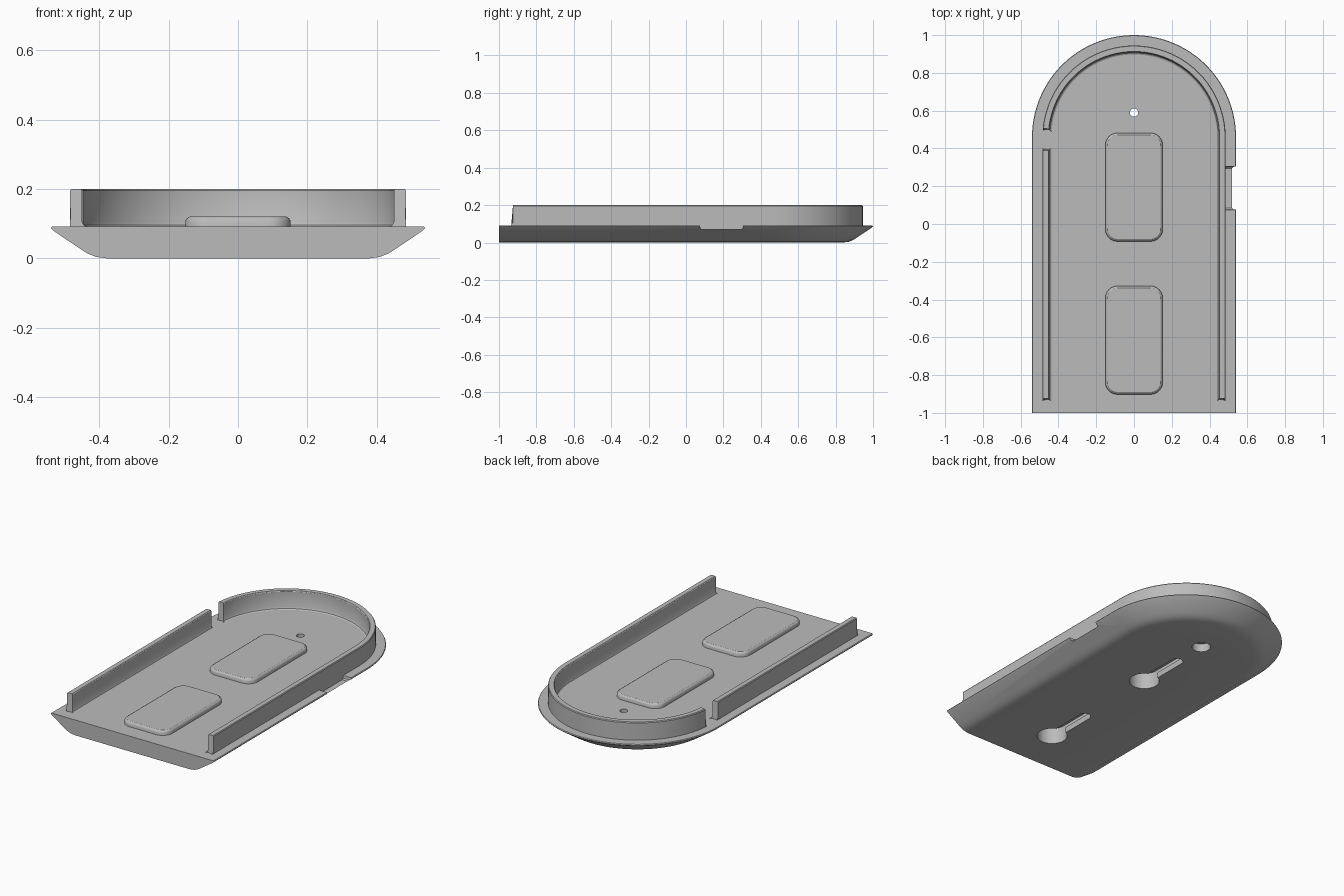
import bpy, bmesh
from math import sin, cos, pi, radians

if "Cube" in bpy.data.objects:
    bpy.data.objects.remove(bpy.data.objects["Cube"])

ARC_Y = 0.46      # centre of the rounded end
FRONT_Y = -1.0
WALL_R = 0.4675   # wall centreline
WALL_FRONT = -0.925

grey = bpy.data.materials.new("light_grey")
grey.use_nodes = True
grey.diffuse_color = (0.5, 0.5, 0.5, 1)
grey.node_tree.nodes["Principled BSDF"].inputs["Base Color"].default_value = (0.5, 0.5, 0.5, 1)


def loft(name, rings):
    """Skin a stack of closed rings and cap both ends."""
    bm = bmesh.new()
    vs = [[bm.verts.new(p) for p in ring] for ring in rings]
    n = len(vs[0])
    for a, b in zip(vs, vs[1:]):
        for i in range(n):
            j = (i + 1) % n
            bm.faces.new((a[i], a[j], b[j], b[i]))
    bm.faces.new(vs[0])
    bm.faces.new(vs[-1])
    bmesh.ops.recalc_face_normals(bm, faces=bm.faces)
    mesh = bpy.data.meshes.new(name)
    bm.to_mesh(mesh)
    bm.free()
    mesh.materials.append(grey)
    ob = bpy.data.objects.new(name, mesh)
    bpy.context.collection.objects.link(ob)
    return ob


def arc(a0, a1, steps):
    return [(a0 + (a1 - a0) * i / steps, ARC_Y) for i in range(steps + 1)]


def at(station, r, z):
    angle, cy = station
    return (r * cos(angle), cy + r * sin(angle), z)


def rounded(cx, cy, hx, hy, r, z, steps=10):
    """Rounded rectangle ring; a circle when hx = hy = r."""
    pts = []
    corners = [(1, 1), (-1, 1), (-1, -1), (1, -1)]
    for k, (sx, sy) in enumerate(corners):
        for i in range(steps + 1):
            a = (k + i / steps) * pi / 2
            p = (cx + sx * (hx - r) + r * cos(a), cy + sy * (hy - r) + r * sin(a), z)
            if all(abs(p[0] - q[0]) + abs(p[1] - q[1]) > 1e-5 for q in pts):
                pts.append(p)
    return pts


def prism(name, cx, cy, hx, hy, r, z0, z1):
    return loft(name, [rounded(cx, cy, hx, hy, r, z) for z in (z0, z1)])


def activate(ob):
    bpy.ops.object.select_all(action='DESELECT')
    ob.select_set(True)
    bpy.context.view_layer.objects.active = ob


def cut(ob, cutters):
    activate(ob)
    for c in cutters:
        mod = ob.modifiers.new("cut", 'BOOLEAN')
        mod.operation = 'DIFFERENCE'
        mod.solver = 'EXACT'
        mod.object = c
        bpy.ops.object.modifier_apply(modifier=mod.name)


# Base plate with a flared, rounded underside
outline = [(0, FRONT_Y)] + arc(0, pi, 64) + [(pi, FRONT_Y)]
section = [(0.38, 0), (0.41, 0.004), (0.435, 0.014), (0.455, 0.027),
           (0.534, 0.08), (0.54, 0.087), (0.537, 0.092)]
plate = loft("base_plate", [[at(s, r, z) for s in outline] for r, z in section])
parts = [plate]

# Upright walls: offset, height and end flare of the cross-section
wall_section = [(-0.030, 0.06, 0.012), (-0.030, 0.092, 0.012), (-0.022, 0.096, 0.004),
                (-0.0175, 0.105, 0), (-0.0175, 0.195, 0), (-0.014, 0.2, 0),
                (0.014, 0.2, 0), (0.0175, 0.195, 0), (0.0175, 0.105, 0),
                (0.0175, 0.092, 0.012), (0.0175, 0.06, 0.012)]


def wall(name, stations):
    rings = []
    for i, s in enumerate(stations):
        end = -1 if i == 0 else 1 if i == len(stations) - 1 else 0
        ring = []
        for off, z, flare in wall_section:
            x, y, z = at(s, WALL_R + off, z)
            ring.append((x - end * flare * sin(s[0]), y + end * flare * cos(s[0]), z))
        rings.append(ring)
    parts.append(loft(name, rings))


wall("curved_wall", [(0, WALL_FRONT)] + arc(0, radians(174.5), 64))
wall("straight_wall", [(pi, 0.39), (pi, WALL_FRONT)])

# Raised pads, with keyhole pockets cut from below
plate_cutters = []
pad_bevel = [(0, 0.085), (0, 0.108), (0.004, 0.115), (0.012, 0.12)]
for name, cy in (("back_pad", 0.195), ("front_pad", -0.615)):
    pad = loft(name, [rounded(0, cy, 0.152 - d, 0.287 - d, 0.065 - d, z)
                      for d, z in pad_bevel])
    entry = prism("keyhole_entry_cutter", 0, cy - 0.105, 0.085, 0.085, 0.085, -0.05, 0.05)
    slot = prism("keyhole_slot_cutter", 0, cy + 0.05, 0.034, 0.165, 0.033, -0.05, 0.05)
    cavity = prism("keyhole_cavity_cutter", 0, cy + 0.025, 0.086, 0.217, 0.0855, 0.035, 0.098)
    cut(pad, [cavity])
    plate_cutters += [entry, slot, cavity]
    parts.append(pad)

# Screw hole with a counterbore underneath
plate_cutters += [prism("screw_hole_cutter", 0, 0.59, 0.022, 0.022, 0.022, -0.05, 0.2),
                  prism("counterbore_cutter", 0, 0.59, 0.052, 0.052, 0.052, -0.05, 0.05)]

# Finger notch in the left rim
notch = [(0.085, 0.07), (0.295, 0.07), (0.303, 0.076), (0.308, 0.12),
         (0.072, 0.12), (0.077, 0.076)]
plate_cutters.append(loft("notch_cutter", [[(x, y, z) for y, z in notch] for x in (0.48, 0.6)]))
cut(plate, plate_cutters)

for c in plate_cutters:
    bpy.data.objects.remove(c)

for ob in parts:
    activate(ob)
    bpy.ops.object.shade_smooth_by_angle(angle=radians(30))
